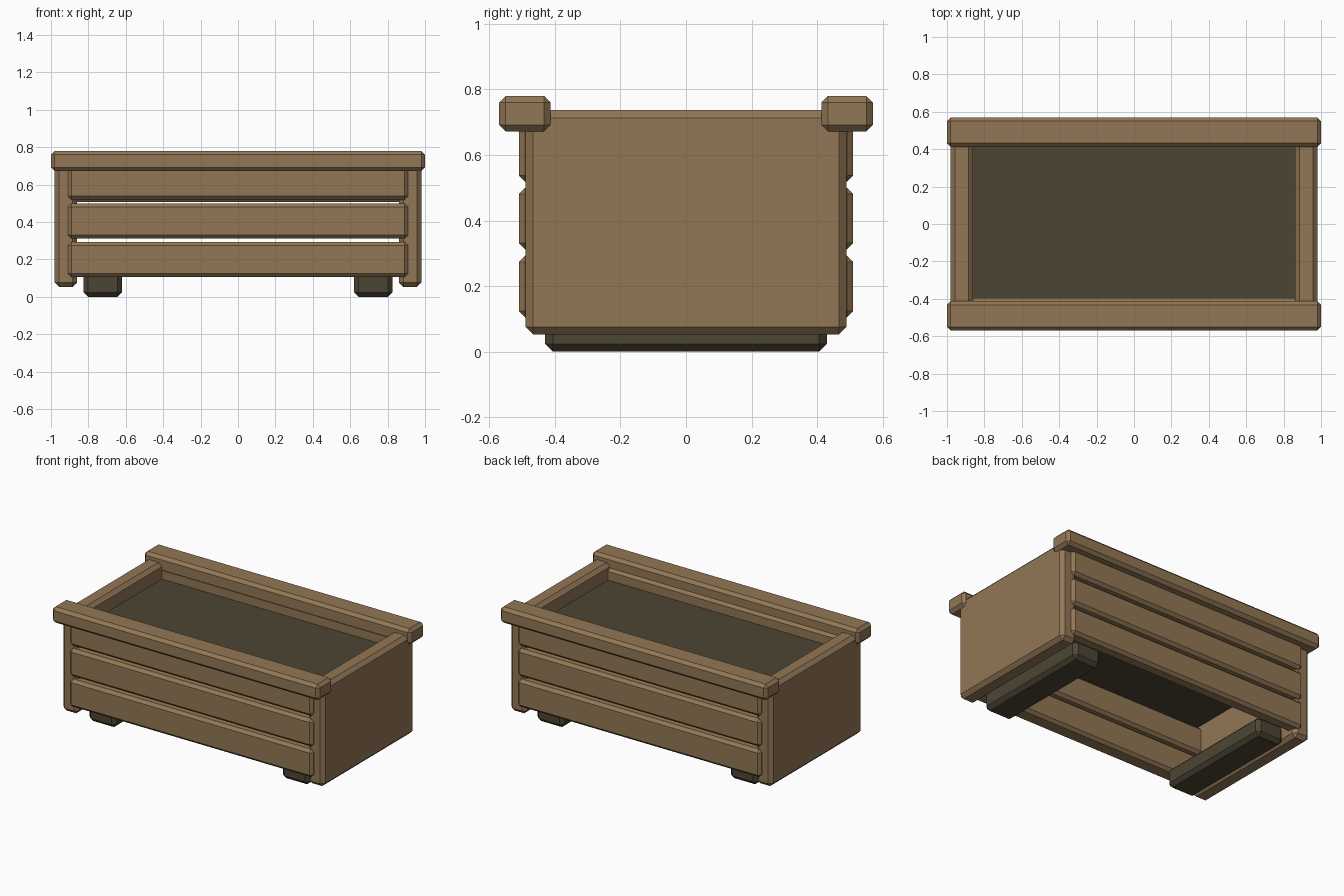
import bpy
import bmesh

cube = bpy.data.objects.get("Cube")
if cube:
    bpy.data.objects.remove(cube, do_unlink=True)


def make_material(name, rgb):
    mat = bpy.data.materials.new(name)
    mat.use_nodes = True
    colour = (*rgb, 1.0)
    mat.diffuse_color = colour
    mat.node_tree.nodes["Principled BSDF"].inputs["Base Color"].default_value = colour
    return mat


wood = make_material("warm wood", (0.29, 0.185, 0.092))
dark = make_material("dark earth", (0.073, 0.06, 0.034))


def beam(name, x, y, z, bevel, mat):
    """Chamfered box spanning the given (low, high) ranges."""
    bm = bmesh.new()
    bmesh.ops.create_cube(bm, size=1)
    for v in bm.verts:
        v.co = [r[0] if c < 0 else r[1] for r, c in zip((x, y, z), v.co)]
    if bevel:
        bmesh.ops.bevel(bm, geom=bm.edges[:], offset=bevel, segments=1,
                        profile=0.5, affect='EDGES')
    bmesh.ops.recalc_face_normals(bm, faces=bm.faces[:])
    mesh = bpy.data.meshes.new(name)
    bm.to_mesh(mesh)
    bm.free()
    mesh.materials.append(mat)
    obj = bpy.data.objects.new(name, mesh)
    bpy.context.collection.objects.link(obj)
    return obj


# End panels and the skids under them
for side, s in (("left", 1), ("right", -1)):
    beam(side + "_end_panel", sorted((s * 0.86, s * 0.98)), (-0.49, 0.49),
         (0.052, 0.737), 0.024, wood)
    beam(side + "_skid", sorted((s * 0.62, s * 0.825)), (-0.43, 0.43),
         (0, 0.13), 0.024, dark)

# Three slats and a top rail along each long side
for side, s, inner in (("front", -1, 0.395), ("back", 1, 0.415)):
    for i in range(3):
        bottom = 0.105 + i * 0.207
        beam(f"{side}_slat_{i + 1}", (-0.91, 0.91), sorted((s * inner, s * 0.51)),
             (bottom, bottom + 0.188), 0.019, wood)
    beam(side + "_top_rail", (-1, 1), sorted((s * 0.413, s * 0.57)),
         (0.672, 0.78), 0.02, wood)

# Soil bed held between the walls
beam("soil_bed", (-0.87, 0.87), (-0.43, 0.43), (0.508, 0.63), 0, dark)
